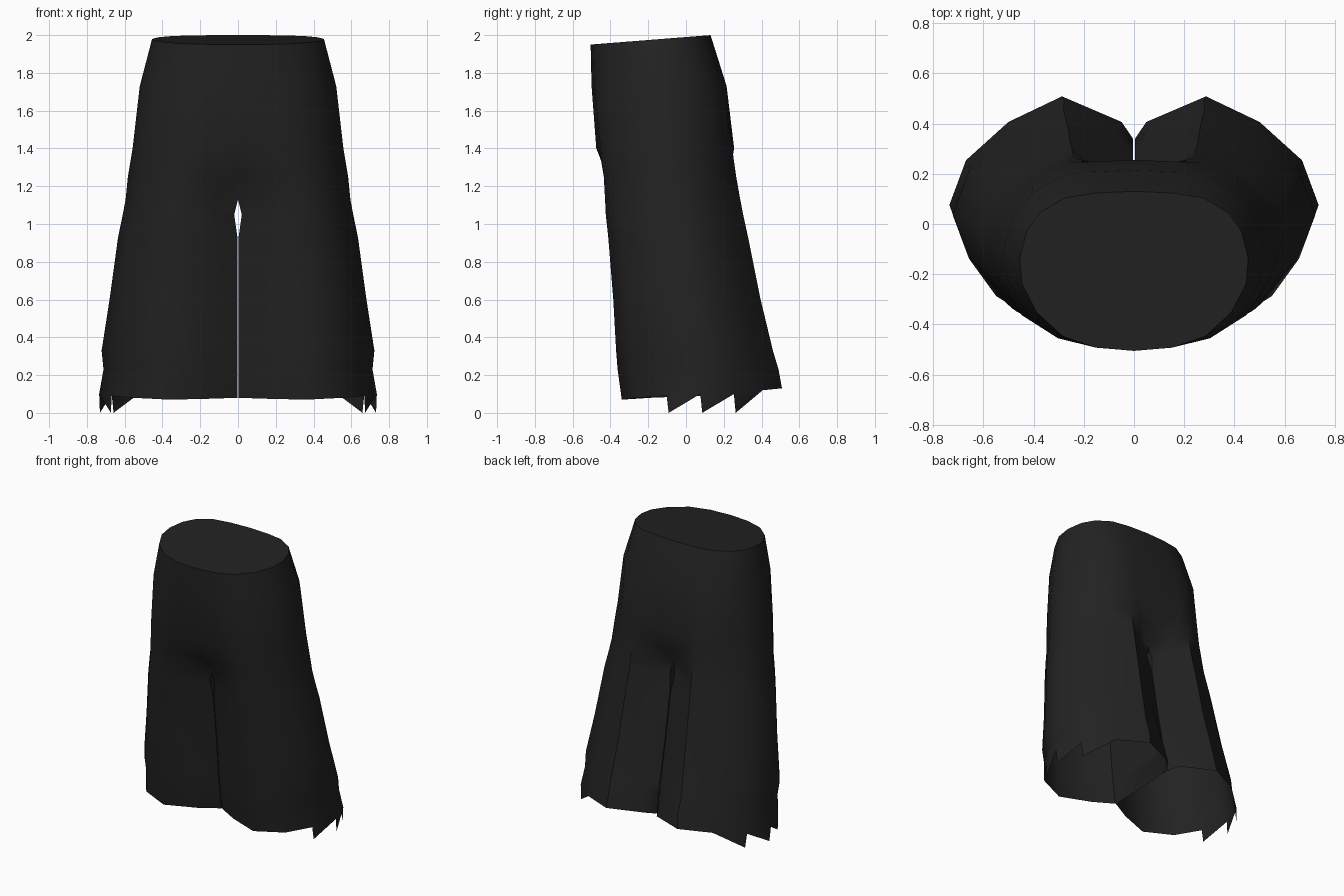
import bpy, bmesh, math

cube = bpy.data.objects.get("Cube")
if cube:
    bpy.data.objects.remove(cube)

cloth = bpy.data.materials.new("charcoal_cloth")
cloth.use_nodes = True
colour = (0.016, 0.016, 0.016, 1)
cloth.diffuse_color = colour
cloth.node_tree.nodes["Principled BSDF"].inputs["Base Color"].default_value = colour

# Half outlines, front centre to back centre: (share of half width, share of depth)
WAIST = [(0, 0), (.33, .02), (.62, .09), (.85, .24), (.98, .42), (1, .58),
         (.94, .75), (.82, .87), (.6, .96), (.33, .99), (0, 1)]
HEM = [(0, .18), (.2, .09), (.49, 0), (.76, .1), (.91, .28), (1, .49),
       (.91, .7), (.68, .88), (.39, 1), (.055, .88), (0, .8)]
HEM_Z = [.08, .075, .07, .08, .09, .1, .1, .12, .13, .12, .1]
CENTRE = (0, 1, 9, 10)

# Levels: height, half width, front y, back y, outline blend, leg recess, inner gap
LEVELS = [(1.95, .455, -.505, .13, 0, 0, 0),
          (1.73, .52, -.5, .215, .3, 0, 0),
          (1.4, .558, -.475, .255, .65, 0, 0),
          (1.25, .583, -.445, .27, .85, .3, 0),
          (1.13, .595, -.435, .29, .9, 1, 0),
          (1.05, .61, -.43, .305, .92, 1, .02),
          (.93, .635, -.415, .33, .95, 1, .003),
          (.6, .68, -.385, .395, 1, 1, .003),
          (.33, .722, -.37, .46, 1, 1, .003),
          (.23, .712, -.362, .49, 1, 1, .003),
          (.08, .735, -.34, .508, 1, 1, .003)]
CROTCH = 4


def lerp(a, b, t):
    return a + (b - a) * t


bm = bmesh.new()
rings = []
for k, (z, half, front, back, blend, recess, gap) in enumerate(LEVELS):
    ring = []
    for i, (a, b) in enumerate(zip(WAIST, HEM)):
        t = recess if i in CENTRE else blend
        u, v = lerp(a[0], b[0], t), lerp(a[1], b[1], t)
        if i == 9 and recess == 1:
            u = .055 + .15 * z
        height = z
        if k == 0:
            height = z + .05 * v
        elif k == len(LEVELS) - 1:
            height = HEM_Z[i]
        ring.append(bm.verts.new((max(u * half, gap), lerp(front, back, v), height)))
    rings.append(ring)

# Outer cloth, then the inside of the leg below the crotch
for k, (upper, lower) in enumerate(zip(rings, rings[1:])):
    for i in range(len(upper) - 1):
        bm.faces.new((upper[i], lower[i], lower[i + 1], upper[i + 1]))
    if k >= CROTCH:
        bm.faces.new((upper[-1], lower[-1], lower[0], upper[0]))

# Closed waist
bm.faces.new(rings[0])

# Torn points along the outer hem
hem = rings[-1]
for i in (4, 5, 6):
    a, b = hem[i], hem[i + 1]
    tip = a.co.lerp(b.co, .06)
    tip.z = 0
    bm.faces.new((a, bm.verts.new(tip), b))

bmesh.ops.recalc_face_normals(bm, faces=bm.faces)
mesh = bpy.data.meshes.new("trousers")
bm.to_mesh(mesh)
bm.free()
trousers = bpy.data.objects.new("trousers", mesh)
bpy.context.collection.objects.link(trousers)
mesh.materials.append(cloth)

mirror = trousers.modifiers.new("other_leg", 'MIRROR')
mirror.use_clip = False
mirror.merge_threshold = .001

bpy.context.view_layer.objects.active = trousers
trousers.select_set(True)
bpy.ops.object.shade_smooth_by_angle(angle=math.radians(45))
